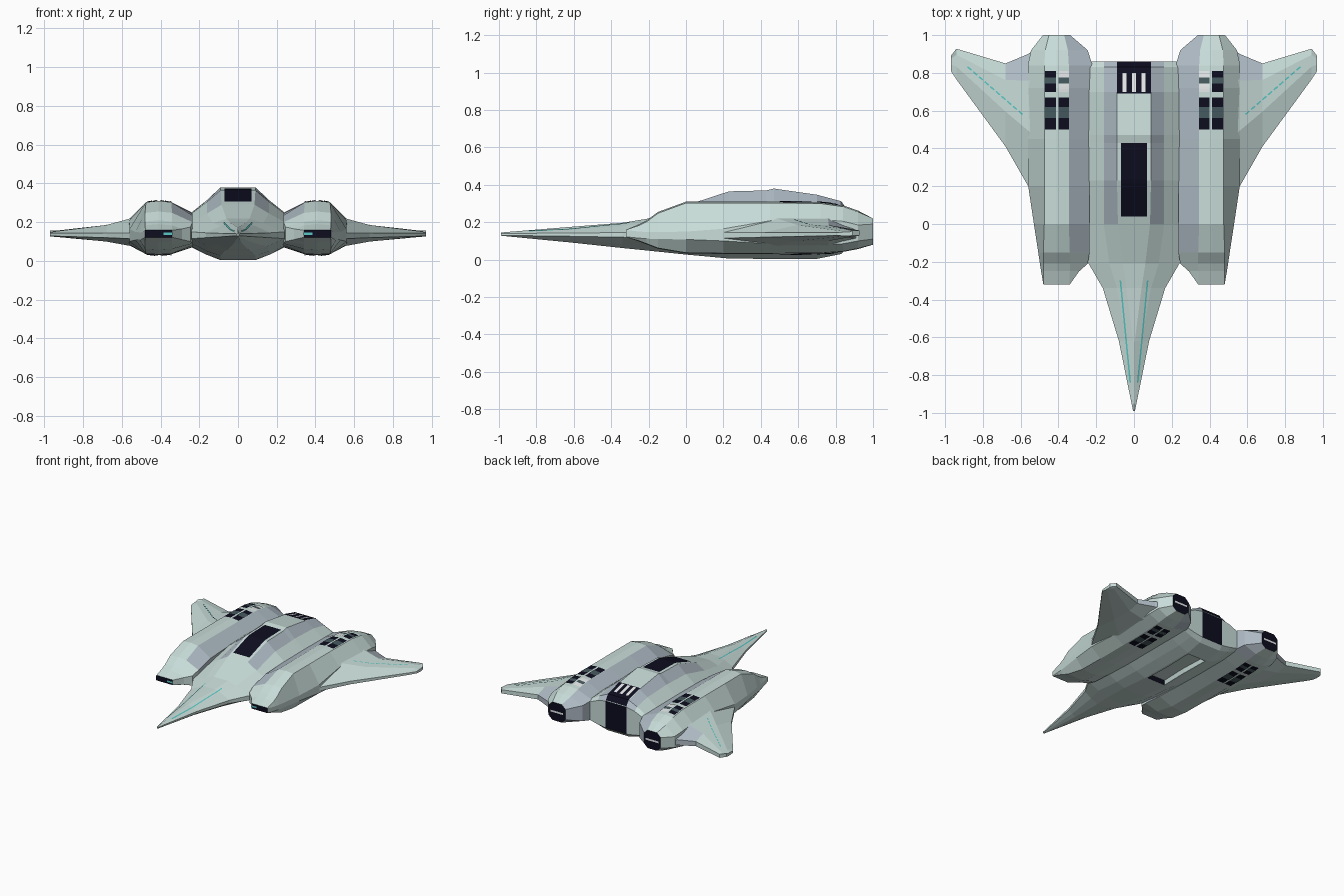
import bpy, bmesh
from mathutils import Vector
from mathutils.bvhtree import BVHTree

if "Cube" in bpy.data.objects:
    bpy.data.objects.remove(bpy.data.objects["Cube"])


def material(name, rgb):
    m = bpy.data.materials.new(name)
    m.diffuse_color = (*rgb, 1)
    m.use_nodes = True
    m.node_tree.nodes["Principled BSDF"].inputs["Base Color"].default_value = m.diffuse_color
    return m


MATS = [material("pale_mint", (.58, .72, .69)),
        material("blue_grey", (.42, .49, .55)),
        material("dark_navy", (.004, .004, .014)),
        material("cyan", (.10, .58, .56)),
        material("slate_teal", (.06, .10, .115)),
        material("off_white", (.85, .88, .88))]
MINT, BLUE, NAVY, CYAN, SLATE, WHITE = range(6)
surfaces = []


def finish(bm, name, rule=None, mirror=True):
    """Turn a bmesh into an object, colouring faces by a rule."""
    me = bpy.data.meshes.new(name)
    for m in MATS:
        me.materials.append(m)
    if rule:
        for f in bm.faces:
            f.material_index = rule(f.calc_center_median(), f.normal)
    bm.to_mesh(me)
    ob = bpy.data.objects.new(name, me)
    bpy.context.collection.objects.link(ob)
    if mirror:
        ob.modifiers.new("mirror", "MIRROR").use_mirror_merge = False
    return ob


def loft(rings, cap=True):
    """Skin closed rings that share one point count."""
    bm = bmesh.new()
    vs = [[bm.verts.new(p) for p in r] for r in rings]
    n = len(vs[0])
    for a, b in zip(vs, vs[1:]):
        for i in range(n):
            j = (i + 1) % n
            bm.faces.new((a[i], a[j], b[j], b[i]))
    if cap:
        bm.faces.new(vs[0])
        bm.faces.new(vs[-1])
    return bm, vs


def tidy(bm):
    bmesh.ops.recalc_face_normals(bm, faces=bm.faces)
    bm.normal_update()
    surfaces.append(BVHTree.FromBMesh(bm))


# Fuselage: y, top half width, top z, shoulder x, z, chine x, z up, z low,
# belly shoulder x, z, belly half width, belly z
HULL = [
    (-.99, .001, .145, .003, .142, .005, .140, .130, .003, .129, .001, .128),
    (-.62, .004, .175, .04, .160, .08, .142, .125, .05, .105, .02, .092),
    (-.34, .040, .197, .09, .180, .165, .145, .120, .11, .085, .05, .062),
    (-.21, .060, .218, .13, .195, .24, .150, .115, .15, .075, .07, .049),
    (.0, .085, .290, .16, .245, .24, .200, .090, .16, .050, .09, .027),
    (.23, .09, .365, .16, .305, .24, .245, .075, .17, .035, .09, .006),
    (.43, .09, .370, .16, .312, .24, .250, .070, .17, .035, .09, .004),
    (.47, .09, .380, .16, .314, .24, .250, .070, .17, .035, .09, .004),
    (.70, .09, .347, .16, .305, .24, .245, .070, .17, .035, .09, .004),
    (.83, .09, .312, .16, .280, .24, .235, .080, .17, .050, .09, .030),
    (.86, .09, .270, .16, .255, .24, .220, .090, .16, .070, .09, .060)]
rings = []
for y, *q in HULL:
    x = (q[0], q[2], q[4], q[4], q[7], q[9])
    z = (q[1], q[3], q[5], q[6], q[8], q[10])
    right = [(a, y, b) for a, b in zip(x, z)]
    rings.append(right + [(-a, y, b) for a, _, b in reversed(right)])
bm, vs = loft(rings, cap=False)
bm.faces.new(vs[0])
r = vs[-1]
bm.faces.new((r[0], r[5], r[6], r[11]))
bm.faces.new(r[:6])
bm.faces.new(r[6:])
tidy(bm)
# Sunken belly bay
bay = [f for f in bm.faces if f.normal.z < -.95 and abs(f.calc_center_median().x) < .03
       and .23 < f.calc_center_median().y < .70]
bmesh.ops.inset_region(bm, faces=bay, thickness=.018, depth=0)
bmesh.ops.inset_region(bm, faces=bay, thickness=.012, depth=-.03)


def hull_rule(c, n):
    if n.y > .9 and abs(c.x) < .05:
        return NAVY
    if c.z > .2 and .09 < abs(c.x) < .16 and c.y > -.1:
        return BLUE
    return MINT


finish(bm, "fuselage", hull_rule, mirror=False)

# Engine pods: y, inner x, inner z up/low, top x pair, top z, outer x, z up/low, bottom z
POD = [
    (-.32, .34, .158, .122, .342, .478, .160, .480, .158, .122, .120),
    (-.25, .29, .165, .110, .340, .480, .183, .492, .150, .115, .100),
    (-.21, .245, .175, .100, .340, .480, .203, .498, .148, .112, .085),
    (-.15, .235, .200, .090, .340, .480, .248, .507, .147, .110, .062),
    (.0, .235, .235, .080, .345, .475, .303, .530, .150, .108, .037),
    (.20, .235, .245, .072, .345, .475, .303, .560, .165, .100, .034),
    (.45, .235, .248, .070, .345, .475, .303, .562, .208, .085, .034),
    (.72, .235, .245, .070, .345, .475, .300, .562, .215, .080, .036),
    (.84, .220, .235, .080, .345, .475, .283, .562, .205, .085, .045),
    (.92, .245, .215, .095, .350, .470, .255, .545, .185, .100, .060),
    (1.0, .338, .190, .110, .370, .450, .220, .482, .190, .110, .080)]
rings = []
for y, xi, zu, zl, xa, xb, zt, xo, ou, ol, zb in POD:
    lift = .007 if -.3 < y < .95 else 0
    rings.append([(xi, y, zl), (xi, y, zu), (xa, y, zt), (.41, y, zt + lift), (xb, y, zt),
                  (xo, y, ou), (xo, y, ol), (xb, y, zb), (.41, y, zb - lift / 2), (xa, y, zb)])
bm, _ = loft(rings)
tidy(bm)


def pod_rule(c, n):
    if abs(n.y) > .98:
        return NAVY
    return BLUE if c.x < .32 and c.z > .15 and c.y > -.1 or c.y > .86 and c.x < .34 else MINT


finish(bm, "engine_pod", pod_rule)

# Wings: x, leading y, trailing y, top z, bottom z, edge z up/low
WING = [(.48, .06, .96, .255, .060, .145, .115), (.56, .20, .90, .218, .078, .145, .115),
        (.68, .41, .85, .185, .100, .144, .120), (.94, .765, .928, .153, .124, .144, .128),
        (.97, .81, .89, .148, .126, .144, .130)]
rings = []
for x, le, te, zt, zb, eu, el in WING:
    y1, y2 = le + (te - le) * .42, le + (te - le) * .8
    rings.append([(x, le, eu), (x, y1, zt), (x, y2, zt), (x, te, eu + .012),
                  (x, te, el), (x, y2, zb), (x, y1, zb), (x, le, el)])
bm, _ = loft(rings)
tidy(bm)
finish(bm, "wing", lambda c, n: BLUE if .5 < c.x < .68 and c.y > .75 and c.z > .13 else MINT)


def drape(name, p, q, width, colour, side=1, lift=.004, n=8, mirror=True):
    """Thin plate from p to q laid on the outer skin (side 1 top, -1 belly)."""
    p, q = Vector(p), Vector(q)
    d = (q - p).normalized()
    across = Vector((d.y, -d.x)) * width / 2
    bm = bmesh.new()
    rows = []
    for i in range(n + 1):
        row = []
        for k in (-1, -.5, 0, .5, 1):
            c = p.lerp(q, i / n) + across * k
            hits = [t.ray_cast(Vector((c.x, c.y, side)), Vector((0, 0, -side)))[0]
                    for t in surfaces]
            zs = [h.z * side for h in hits if h]
            row.append(bm.verts.new((c.x, c.y, side * (max(zs) if zs else .14) + side * lift)))
        rows.append(row)
    for a, b in zip(rows, rows[1:]):
        for j in range(4):
            quad = (a[j], a[j + 1], b[j + 1], b[j])
            bm.faces.new(quad if side < 0 else quad[::-1])
    bm.normal_update()
    return finish(bm, name, lambda c, n_: colour, mirror)


def upright(name, x0, x1, z0, z1, y, colour):
    """Small vertical plate facing along y."""
    bm = bmesh.new()
    pts = [(x0, y, z0), (x1, y, z0), (x1, y, z1), (x0, y, z1)]
    bm.faces.new([bm.verts.new(v) for v in (pts if y < 0 else pts[::-1])])
    bm.normal_update()
    finish(bm, name, lambda c, n: colour)


# Canopy, rear deck and its slats
drape("canopy", (0, .04), (0, .43), .14, NAVY, n=20, mirror=False)
drape("rear_deck", (0, .69), (0, .859), .178, NAVY, n=12, mirror=False)
for x in (-.05, 0, .05):
    drape("deck_slat", (x, .70), (x, .80), .022, WHITE, lift=.007, mirror=False)

# Vents on the pods, above and below
for side in (1, -1):
    for x in (.372, .442):
        inner = x < .4
        drape("rear_vent", (x, .70), (x, .81), .056, WHITE if inner and side > 0 else NAVY, side)
        drape("rear_vent_bar", (x, .745), (x, .775), .056, SLATE, side, .006)
        drape("front_vent", (x, .50), (x, .67), .056, NAVY, side)
        drape("front_vent_bar", (x, .56), (x, .62), .056, SLATE, side, .006)

# Light strips on nose, wings and engine faces
drape("nose_light", (.02, -.84), (.072, -.30), .008, CYAN, n=24)
for i in range(10):
    a = Vector((.59, .58)).lerp(Vector((.89, .84)), i / 10)
    drape("wing_light", a, a + Vector((.021, .018)), .008, CYAN, n=2)
upright("intake_light", .338, .385, .134, .146, -.323, CYAN)
upright("exhaust_light", .355, .465, .143, .157, 1.003, WHITE)
